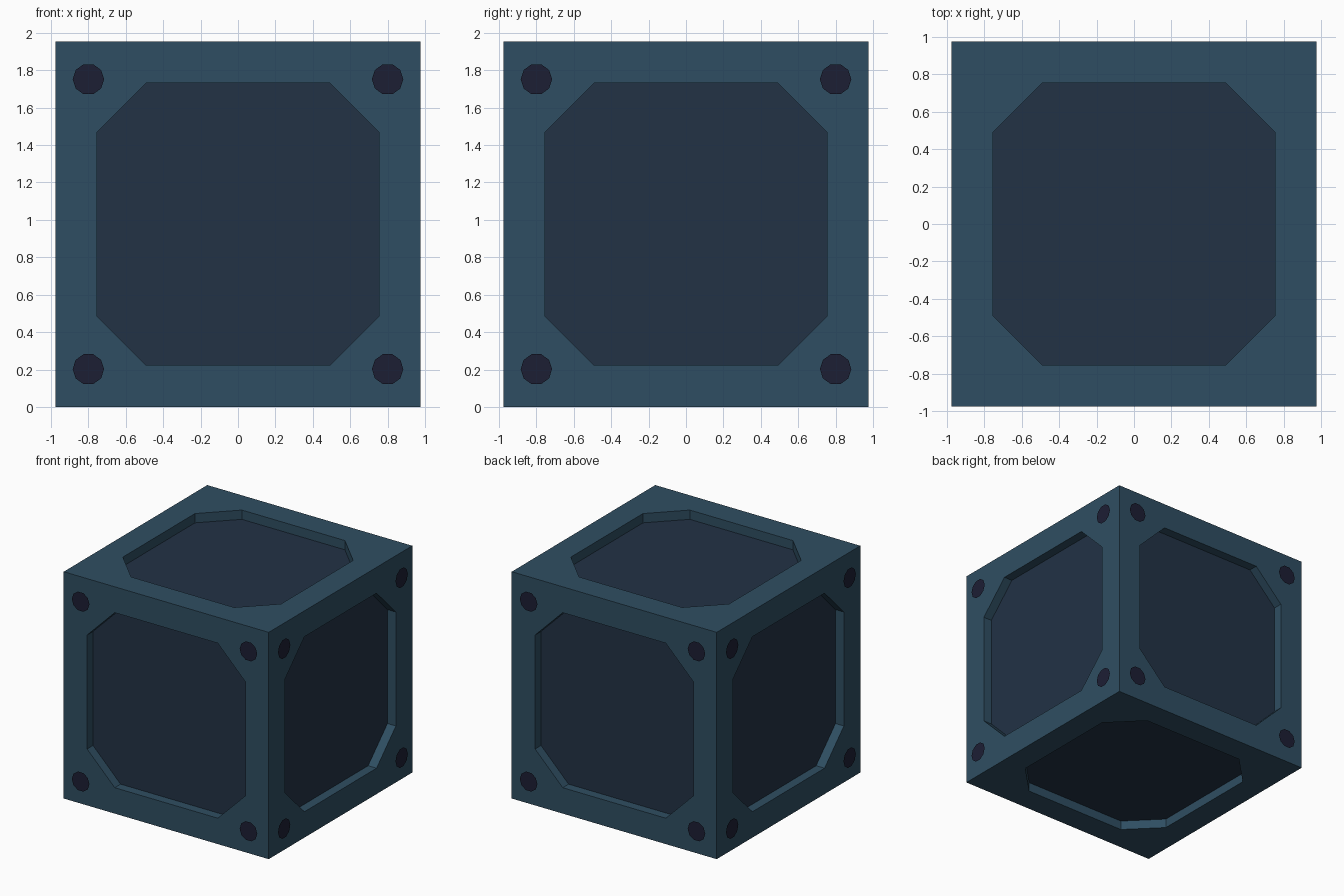
import bpy, bmesh
from math import radians, pi, cos, sin
from mathutils import Matrix

if "Cube" in bpy.data.objects:
    bpy.data.objects.remove(bpy.data.objects["Cube"])

H = 0.977              # half size of the cube
A, B = 0.754, 0.491    # octagon: half width, half straight edge
DEPTH = 0.08           # recess depth
DISC_R, DISC_OUT = 0.084, 1.0

def material(name, rgb):
    m = bpy.data.materials.new(name)
    m.diffuse_color = (*rgb, 1)
    m.use_nodes = True
    m.node_tree.nodes["Principled BSDF"].inputs["Base Color"].default_value = m.diffuse_color
    return m

def build(name, polys, mat):
    bm = bmesh.new()
    for poly in polys:
        bm.faces.new([bm.verts.new(p) for p in poly])
    bmesh.ops.remove_doubles(bm, verts=bm.verts, dist=1e-4)
    me = bpy.data.meshes.new(name)
    bm.to_mesh(me)
    bm.free()
    me.materials.append(mat)
    ob = bpy.data.objects.new(name, me)
    bpy.context.collection.objects.link(ob)

# Side orientations: local x across, y up, z outward
lift = Matrix.Translation((0, 0, H))
walls = [lift @ Matrix.Rotation(k * pi / 2, 4, 'Z') @ Matrix.Rotation(pi / 2, 4, 'X')
         for k in range(4)]
caps = [lift, lift @ Matrix.Rotation(pi, 4, 'X')]

corners = [(-H, -H), (H, -H), (H, H), (-H, H)]
octagon = [(-B, -A), (B, -A), (A, -B), (A, B), (B, A), (-B, A), (-A, B), (-A, -B)]

def at(M, points, z):
    return [M @ Matrix.Translation((x, y, z)).to_translation() for x, y in points]

frame, panels, discs = [], [], []
for M in walls + caps:
    c = at(M, corners, H)
    o = at(M, octagon, H)
    f = at(M, octagon, H - DEPTH)
    # Flat border around the octagonal opening
    for i in range(4):
        j = (i + 1) % 4
        frame.append([c[i], c[j], o[2 * i + 1], o[2 * i]])
        frame.append([c[j], o[(2 * i + 2) % 8], o[2 * i + 1]])
    # Recess walls and floor
    for i in range(8):
        j = (i + 1) % 8
        frame.append([o[i], o[j], f[j], f[i]])
    panels.append(f)

# Thin ten-sided discs floating just off the four upright sides
for M in walls:
    for sx in (-1, 1):
        for sy in (-1, 1):
            ring = [(sx * 0.80 + DISC_R * cos(radians(36 * k)),
                     sy * 0.775 + DISC_R * sin(radians(36 * k))) for k in range(10)]
            discs.append(at(M, ring, DISC_OUT))

build("cube_frame", frame, material("frame_blue", (0.028, 0.076, 0.122)))
build("recessed_panels", panels, material("panel_navy", (0.016, 0.032, 0.060)))
build("corner_discs", discs, material("disc_dark", (0.0116, 0.013, 0.034)))
